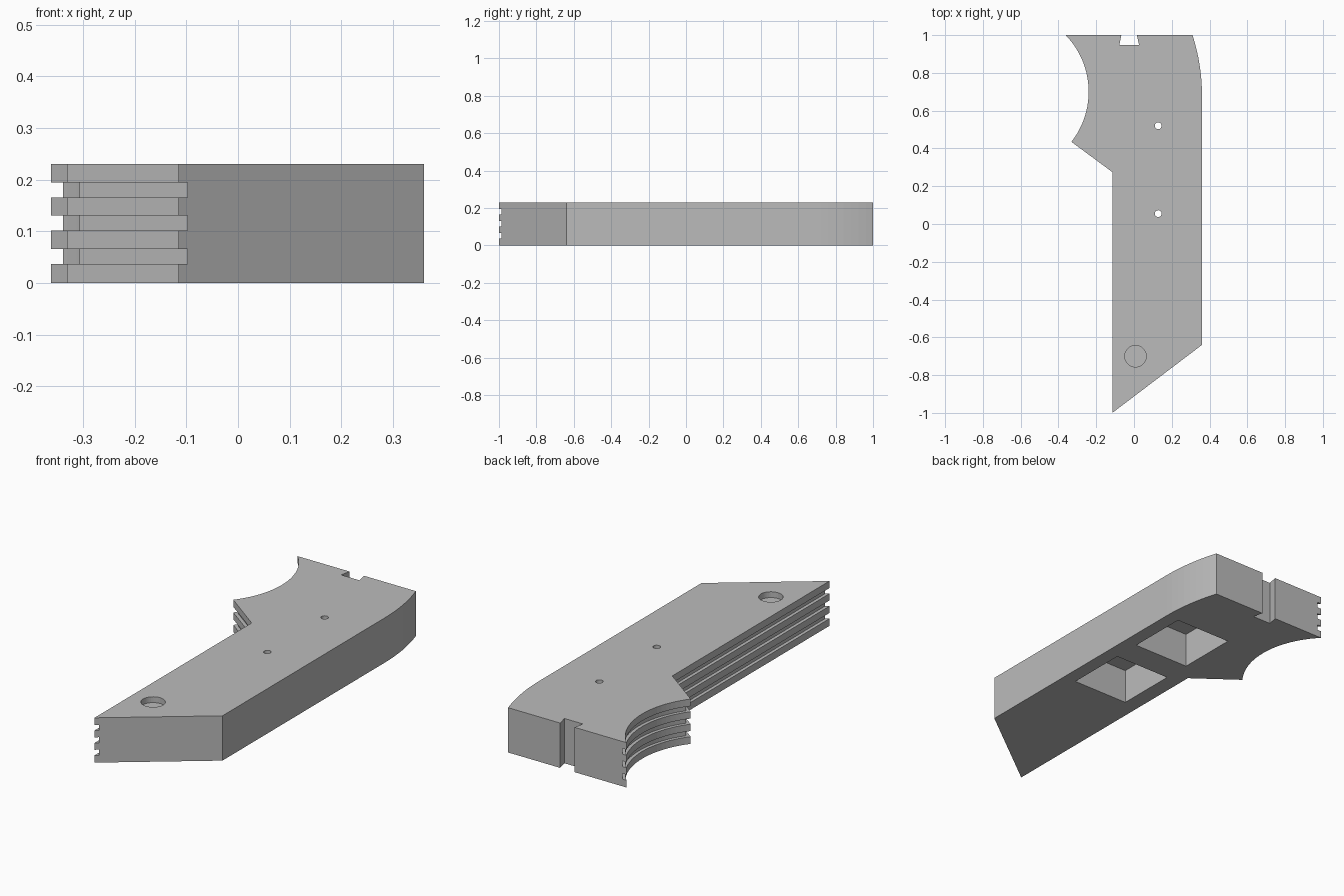
import bpy
import bmesh
from math import asin, cos, sin, radians

HEIGHT = 0.23
GROOVE = 0.017

if "Cube" in bpy.data.objects:
    bpy.data.objects.remove(bpy.data.objects["Cube"])

grey = bpy.data.materials.new("plain grey")
grey.use_nodes = True
grey.diffuse_color = (0.5, 0.5, 0.5, 1)
grey.node_tree.nodes["Principled BSDF"].inputs["Base Color"].default_value = (0.5, 0.5, 0.5, 1)


def arc(cx, cy, r, start, end, n):
    """Points along a circular arc."""
    return [(cx + r * cos(start + (end - start) * i / n),
             cy + r * sin(start + (end - start) * i / n)) for i in range(n + 1)]


def prism(name, slabs):
    """One object made of extruded outlines, each given as (points, z0, z1)."""
    bm = bmesh.new()
    for points, z0, z1 in slabs:
        face = bm.faces.new([bm.verts.new((x, y, z0)) for x, y in points])
        up = bmesh.ops.extrude_face_region(bm, geom=[face])["geom"]
        verts = [v for v in up if isinstance(v, bmesh.types.BMVert)]
        bmesh.ops.translate(bm, verts=verts, vec=(0, 0, z1 - z0))
    bmesh.ops.recalc_face_normals(bm, faces=bm.faces)
    mesh = bpy.data.meshes.new(name)
    bm.to_mesh(mesh)
    bm.free()
    mesh.materials.append(grey)
    obj = bpy.data.objects.new(name, mesh)
    bpy.context.collection.objects.link(obj)
    return obj


def cut(body, name, slabs):
    """Subtract extruded outlines from the body."""
    cutter = prism(name, slabs)
    cutter.hide_render = True
    mod = body.modifiers.new(name, 'BOOLEAN')
    mod.operation = 'DIFFERENCE'
    mod.solver = 'EXACT'
    mod.object = cutter
    bpy.context.view_layer.objects.active = body
    bpy.ops.object.modifier_apply(modifier=name)
    bpy.data.objects.remove(cutter)


def circle(x, y, r, n=24):
    return arc(x, y, r, 0, radians(360), n)[:-1]


def square(x, y, h):
    return [(x - h, y - h), (x + h, y - h), (x + h, y + h), (x - h, y + h)]


def scoop(r, y0, y1):
    """Concave arc on the right flank, running from height y0 to y1."""
    cx, cy = -0.67, 0.70
    return arc(cx, cy, r, asin((y0 - cy) / r), asin((y1 - cy) / r), 24)


# Main body: angled foot, bowed upper edge, dovetail slot, scooped flank
bow = arc(-0.69, 0.68, 1.05, 0, asin(0.32 / 1.05), 8)
dovetail = [(0.015, 1), (0.027, 0.947), (-0.078, 0.947), (-0.067, 1)]
outline = [(-0.115, -1), (0.36, -0.64)] + bow + dovetail
outline += scoop(0.43, 0.435, 1)[::-1] + [(-0.115, 0.275)]
body = prism("bracket_body", [(outline, 0, HEIGHT)])

# Three grooves following the right flank
inner = [(-0.115 + GROOVE, -1.1), (-0.115 + GROOVE, 0.283)]
inner += scoop(0.43 + GROOVE, 0.439, 1.05) + [(-0.6, 1.05), (-0.6, -1.1)]
cut(body, "flank_grooves", [(inner, z, z + 0.029) for z in (0.037, 0.101, 0.165)])

# Square pockets underneath, each with a small hole through the top
centres = [(0.128, 0.055), (0.128, 0.52)]
cut(body, "pockets", [(square(x, y, 0.16), -0.1, 0.18) for x, y in centres])
cut(body, "pin_holes", [(circle(x, y, 0.018), 0.1, 0.3) for x, y in centres])

# Shallow round recess near the foot
cut(body, "round_recess", [(circle(0.008, -0.70, 0.057, 32), HEIGHT - 0.03, 0.3)])
